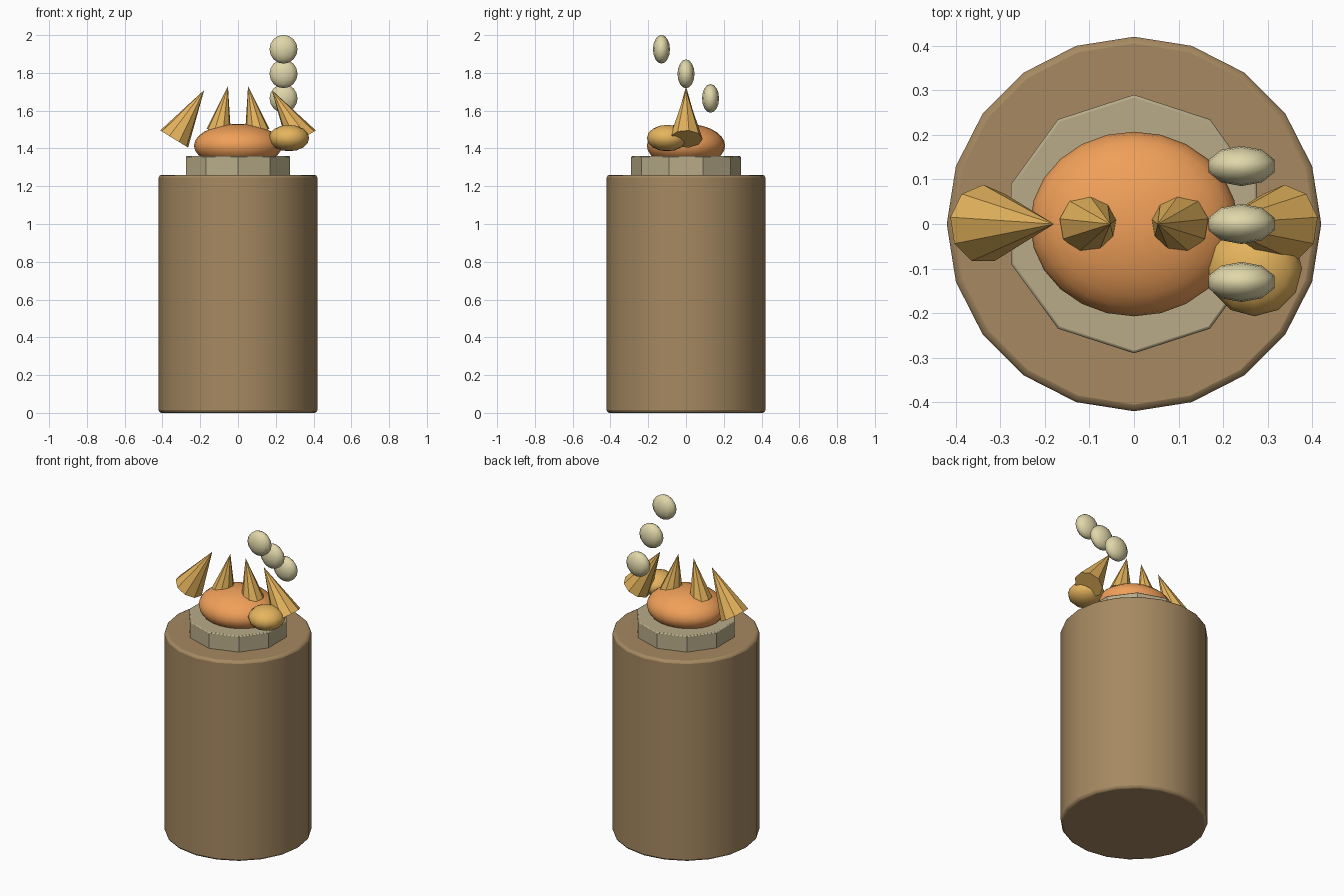
import bpy
from math import radians, sin, cos

if "Cube" in bpy.data.objects:
    bpy.data.objects.remove(bpy.data.objects["Cube"])


def material(name, rgb):
    m = bpy.data.materials.new(name)
    m.diffuse_color = (*rgb, 1)
    m.use_nodes = True
    m.node_tree.nodes["Principled BSDF"].inputs["Base Color"].default_value = m.diffuse_color
    return m


BROWN = material("brown", (0.38, 0.25, 0.12))
STONE = material("stone", (0.48, 0.41, 0.25))
ORANGE = material("orange", (0.87, 0.35, 0.10))
GOLD = material("gold", (0.79, 0.46, 0.11))
CREAM = material("cream", (0.75, 0.68, 0.40))


def finish(name, mat, smooth_angle=None):
    ob = bpy.context.object
    ob.name = name
    ob.data.materials.append(mat)
    if smooth_angle:
        bpy.ops.object.shade_smooth_by_angle(angle=radians(smooth_angle))
    return ob


def drum(name, sides, radius, z0, z1, bevel, mat, smooth_angle):
    bpy.ops.mesh.primitive_cylinder_add(vertices=sides, radius=radius, depth=z1 - z0,
                                        location=(0, 0, (z0 + z1) / 2))
    ob = finish(name, mat, smooth_angle)
    mod = ob.modifiers.new("bevel", 'BEVEL')
    mod.width = bevel
    mod.segments = 2
    mod.limit_method = 'ANGLE'
    mod.angle_limit = radians(50)


def ellipsoid(name, centre, radii, segs, rings, mat):
    bpy.ops.mesh.primitive_uv_sphere_add(segments=segs, ring_count=rings, radius=1,
                                         location=centre)
    bpy.context.object.scale = radii
    bpy.ops.object.transform_apply(location=False, rotation=False, scale=True)
    finish(name, mat, 60)


def spike(name, base, radius, length, tilt, mat):
    # cone leaning in the xz plane, placed by its base centre
    a = radians(tilt)
    loc = (base[0] + sin(a) * length / 2, 0, base[1] + cos(a) * length / 2)
    bpy.ops.mesh.primitive_cone_add(vertices=9, radius1=radius, radius2=0, depth=length,
                                    location=loc, rotation=(0, a, 0))
    finish(name, mat)


# pedestal and collar
drum("pedestal", 20, 0.42, 0, 1.26, 0.015, BROWN, 35)
drum("collar", 10, 0.29, 1.25, 1.36, 0.006, STONE, 30)

# domed body and side lump
ellipsoid("body", (0, 0, 1.415), (0.233, 0.207, 0.115), 24, 14, ORANGE)
ellipsoid("side_lump", (0.27, -0.1, 1.455), (0.107, 0.107, 0.07), 12, 8, GOLD)

# spikes leaning inward, in mirrored pairs
for side, label in ((-1, "left"), (1, "right")):
    spike(f"outer_spike_{label}", (side * 0.338, 1.45), 0.088, 0.304, -side * 31.5, GOLD)
    spike(f"inner_spike_{label}", (side * 0.102, 1.49), 0.067, 0.245, -side * 11.5, GOLD)

# rising row of flattened beads
for i in range(3):
    ellipsoid(f"bead_{i + 1}", (0.241, 0.13 - 0.13 * i, 1.665 + 0.13 * i),
              (0.078, 0.045, 0.076), 10, 8, CREAM)
